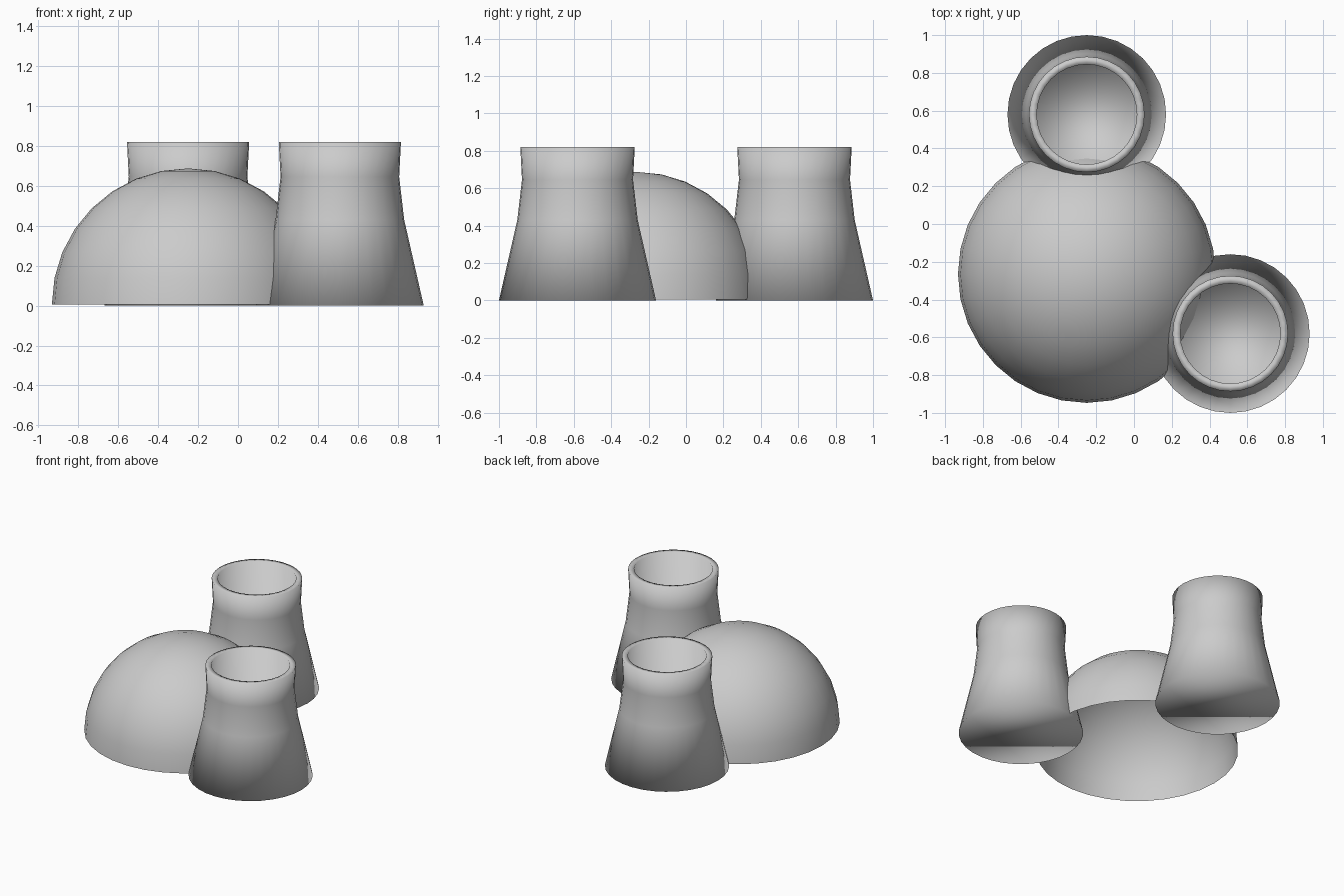
import bpy, bmesh, math

if "Cube" in bpy.data.objects:
    bpy.data.objects.remove(bpy.data.objects["Cube"])

SIDES = 32


def spin_profile(name, profile, center, cap_start=False, cap_end=False):
    """Revolve (radius, z) points around a vertical axis; radius 0 makes a pole."""
    bm = bmesh.new()
    rings = []
    for r, z in profile:
        if r == 0:
            rings.append([bm.verts.new((0, 0, z))] * SIDES)
            continue
        angles = [2 * math.pi * i / SIDES for i in range(SIDES)]
        rings.append([bm.verts.new((r * math.cos(a), r * math.sin(a), z)) for a in angles])
    for low, high in zip(rings, rings[1:]):
        for i in range(SIDES):
            j = (i + 1) % SIDES
            corners = [low[i], low[j], high[j], high[i]]
            bm.faces.new(list(dict.fromkeys(corners)))
    if cap_start:
        bm.faces.new(rings[0][::-1])
    if cap_end:
        bm.faces.new(rings[-1])
    for f in bm.faces:
        f.smooth = True
    mesh = bpy.data.meshes.new(name)
    bm.to_mesh(mesh)
    bm.free()
    obj = bpy.data.objects.new(name, mesh)
    obj.location = (center[0], center[1], 0)
    bpy.context.collection.objects.link(obj)
    return obj


# Dome: open-bottomed half sphere
R, BASE, STEPS = 0.682, 0.005, 8
dome = [(R * math.cos(t), BASE + R * math.sin(t))
        for t in (math.pi / 2 * k / STEPS for k in range(STEPS))]
spin_profile("reactor_dome", dome + [(0, BASE + R)], (-0.25, -0.265))

# Cooling towers: flared outer wall, rim, then the hollow shaft and its floor
tower = [(0.42, 0), (0.322, 0.43), (0.297, 0.645), (0.306, 0.82),
         (0.265, 0.82), (0.265, 0.3)]
for name, center in (("back_cooling_tower", (-0.25, 0.58)),
                     ("right_cooling_tower", (0.51, -0.58))):
    spin_profile(name, tower, center, cap_start=True, cap_end=True)
